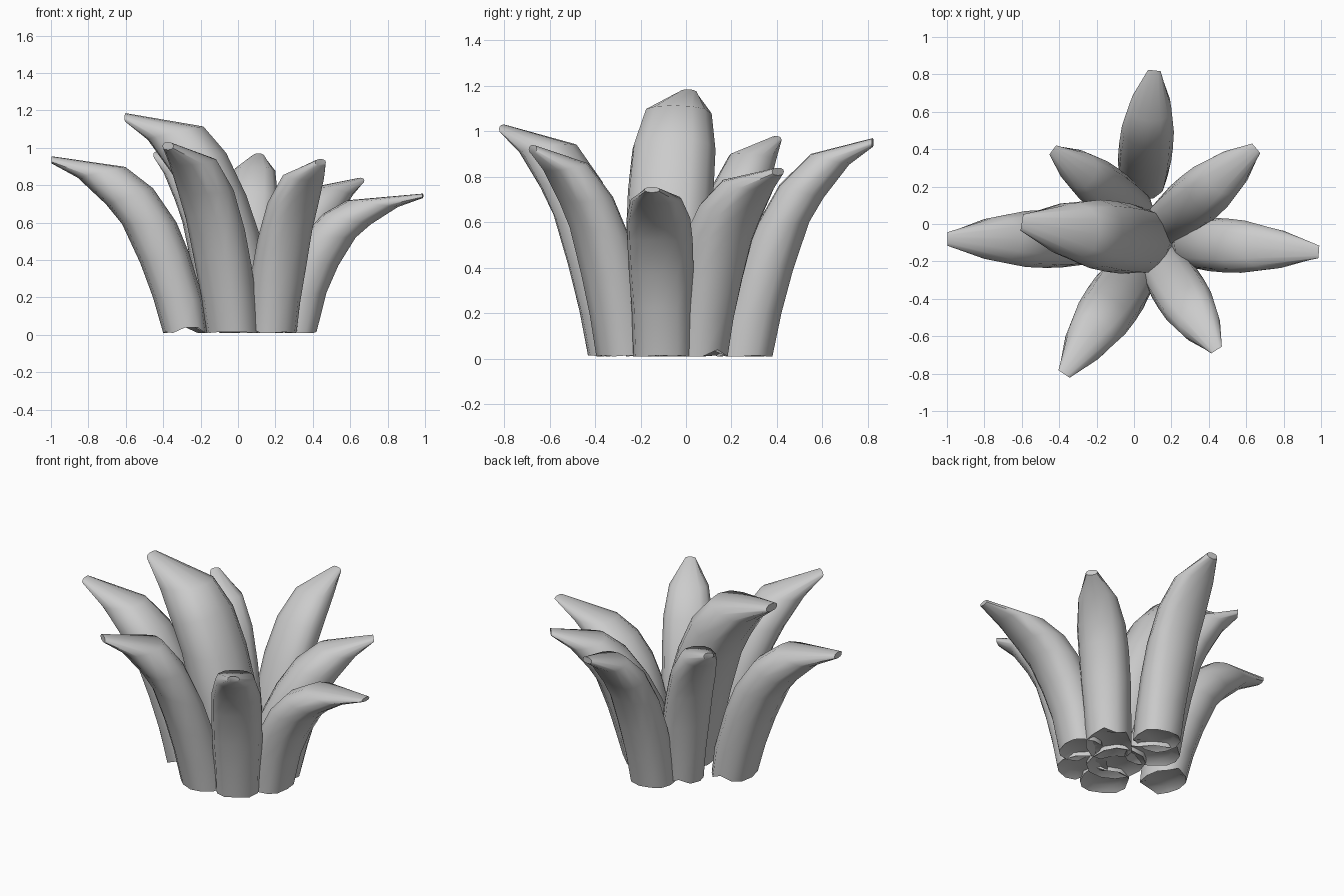
import bpy, bmesh, math, random
from mathutils import Vector

random.seed(4)
cube = bpy.data.objects.get("Cube")
if cube:
    bpy.data.objects.remove(cube)

grey = bpy.data.materials.new("leaf grey")
grey.use_nodes = True
tone = (0.6, 0.6, 0.6, 1)
grey.diffuse_color = tone
grey.node_tree.nodes["Principled BSDF"].inputs["Base Color"].default_value = tone

# Shared leaf stations from base to tip:
# outer reach, outer height, inner reach, inner height, thickness, width
STATIONS = [
    (0.00, 0.00, 0.00, 0.00, 1.25, 0.93),
    (0.09, 0.21, 0.02, 0.19, 1.2, 0.96),
    (0.20, 0.40, 0.09, 0.46, 1.0, 1.02),
    (0.36, 0.62, 0.14, 0.63, 0.8, 1.03),
    (0.50, 0.73, 0.29, 0.82, 0.6, 1.00),
    (0.75, 0.88, 0.48, 0.94, 0.4, 0.80),
    (0.98, 0.96, 0.98, 1.00, 0.0, 0.24),
]
SIDES = 12


def rounded(value):
    """Boxier than a circle, for full leaf cross-sections."""
    return math.copysign(abs(value) ** 0.85, value)


def leaf(name, base, tip, width, thick, bulge=1.0, knee=1.0):
    root = Vector((base[0], base[1], 0))
    reach = Vector((tip[0], tip[1], 0)) - root
    length = reach.length
    out = reach.normalized()
    side = Vector((-out.y, out.x, 0))
    bm = bmesh.new()
    rings = []
    for level, (so, ho, si, hi, depth, wide) in enumerate(STATIONS):
        # the knee factor moves the inner bend, never the tip
        if depth > 0:
            si *= knee
        outer = root + out * (so * length)
        outer.z = tip[2] * ho ** min(bulge, 1)
        inner = root + out * (si * length - thick * depth)
        inner.z = tip[2] * hi ** bulge
        middle, half = (outer + inner) / 2, (outer - inner) / 2
        ring = []
        for k in range(SIDES):
            a = math.tau * k / SIDES
            p = middle + half * rounded(math.cos(a)) + side * (rounded(math.sin(a)) * wide * width / 2)
            # ragged lower rim
            if level == 0:
                p.z = random.choice((0.01, 0.01, 0.015, 0.04))
            ring.append(bm.verts.new(p))
        rings.append(ring)
    # recessed underside
    centre = sum((v.co for v in rings[0]), Vector()) / SIDES
    under = []
    for v in rings[0]:
        p = centre.lerp(v.co, 0.7)
        p.z = 0.04
        under.append(bm.verts.new(p))
    rings.insert(0, under)
    for low, high in zip(rings, rings[1:]):
        for k in range(SIDES):
            n = (k + 1) % SIDES
            bm.faces.new((low[k], low[n], high[n], high[k]))
    bm.faces.new(rings[0])
    bm.faces.new(rings[-1])
    bmesh.ops.recalc_face_normals(bm, faces=bm.faces)
    mesh = bpy.data.meshes.new(name)
    bm.to_mesh(mesh)
    bm.free()
    mesh.materials.append(grey)
    obj = bpy.data.objects.new(name, mesh)
    bpy.context.collection.objects.link(obj)
    bpy.ops.object.select_all(action='DESELECT')
    obj.select_set(True)
    bpy.context.view_layer.objects.active = obj
    bpy.ops.object.shade_smooth_by_angle(angle=math.radians(50))


# Rosette of leaves
leaf("right_leaf", (-0.40, -0.08), (-1.01, -0.08, 0.955), 0.30, 0.19, knee=0.95)
leaf("tall_centre_leaf", (-0.10, -0.07), (-0.61, 0.01, 1.185), 0.37, 0.25, knee=0.75)
leaf("front_right_leaf", (-0.10, -0.40), (-0.38, -0.81, 1.03), 0.30, 0.21, bulge=1.4, knee=0.9)
leaf("front_left_leaf", (0.25, -0.37), (0.445, -0.68, 0.94), 0.28, 0.23, bulge=1.4, knee=1.1)
leaf("left_leaf", (0.42, -0.11), (1.00, -0.15, 0.755), 0.28, 0.18, bulge=0.78, knee=0.85)
leaf("back_left_leaf", (0.34, 0.14), (0.66, 0.41, 0.84), 0.28, 0.26)
leaf("back_leaf", (0.06, 0.38), (0.11, 0.83, 0.97), 0.28, 0.20, bulge=1.2, knee=1.15)
leaf("back_right_leaf", (-0.17, 0.20), (-0.44, 0.40, 0.98), 0.25, 0.25, bulge=1.3)
